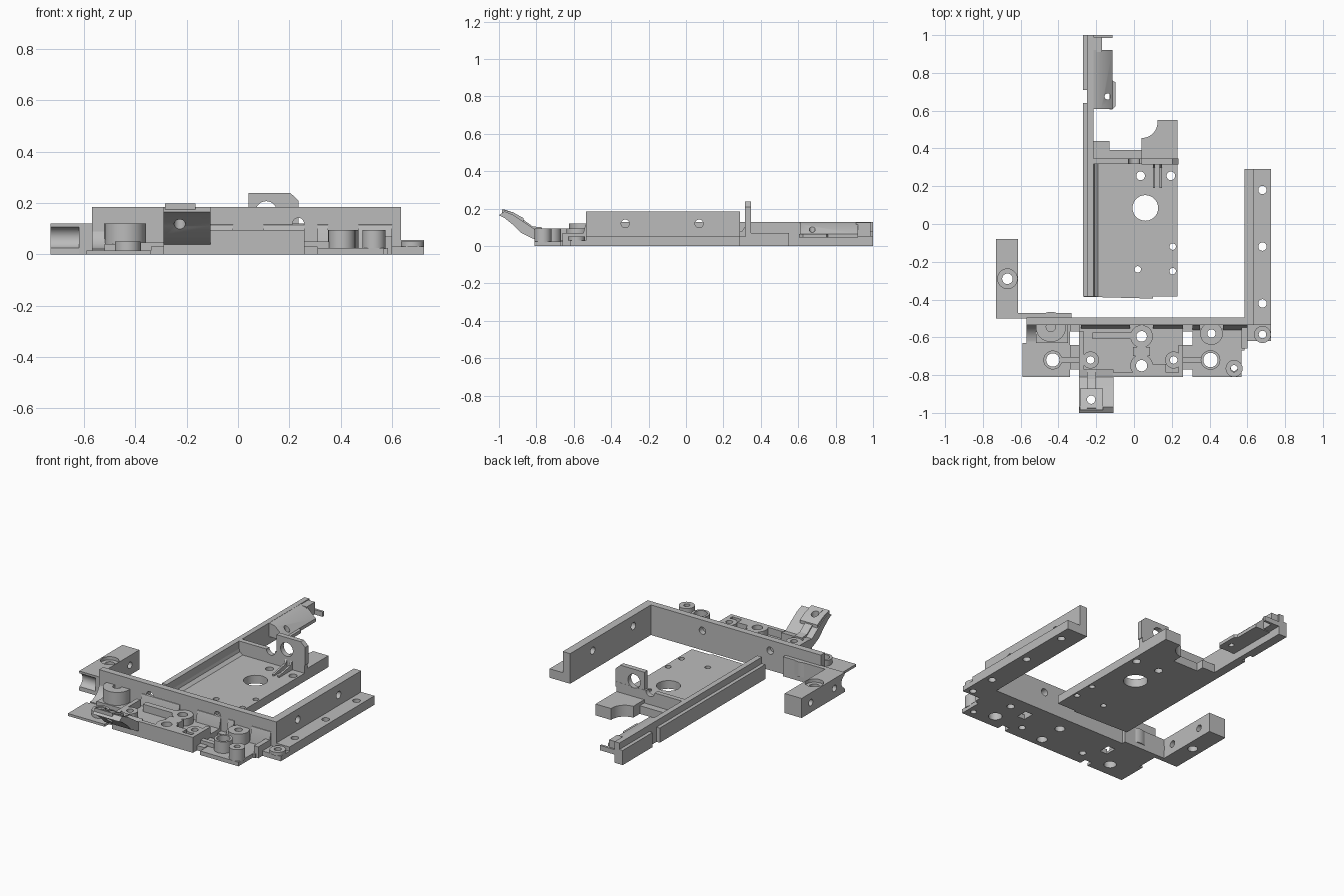
import bpy, bmesh, math
from mathutils import Vector

grey = bpy.data.materials.new("machined_grey")
grey.diffuse_color = (0.5, 0.5, 0.5, 1)
AXES = {'x': lambda a, b, h: (h, a, b),   # profile in y, z
        'y': lambda a, b, h: (a, h, b),   # profile in x, z
        'z': lambda a, b, h: (a, b, h)}   # profile in x, y


def prism(name, pts, lo, hi, axis='z'):
    """Extrude a closed profile along an axis."""
    bm = bmesh.new()
    f = AXES[axis]
    face = bm.faces.new([bm.verts.new(f(a, b, lo)) for a, b in pts])
    ext = bmesh.ops.extrude_face_region(bm, geom=[face])
    move = Vector(f(0, 0, hi - lo))
    for v in ext['geom']:
        if isinstance(v, bmesh.types.BMVert):
            v.co += move
    bmesh.ops.recalc_face_normals(bm, faces=bm.faces)
    me = bpy.data.meshes.new(name)
    bm.to_mesh(me)
    bm.free()
    me.materials.append(grey)
    ob = bpy.data.objects.new(name, me)
    bpy.context.collection.objects.link(ob)
    return ob


def box(name, x0, x1, y0, y1, z0, z1):
    return prism(name, [(x0, y0), (x1, y0), (x1, y1), (x0, y1)], z0, z1)


def arc(a, b, r, start=0, end=360, n=28):
    steps = n if end - start == 360 else n + 1
    return [(a + r * math.cos(math.radians(start + (end - start) * i / n)),
             b + r * math.sin(math.radians(start + (end - start) * i / n))) for i in range(steps)]


def cylinder(name, a, b, r, lo, hi, axis='z'):
    return prism(name, arc(a, b, r), lo, hi, axis)


def cut(ob, *cutters):
    for c in cutters:
        m = ob.modifiers.new("cut", 'BOOLEAN')
        m.operation, m.solver, m.object = 'DIFFERENCE', 'EXACT', c
        bpy.context.view_layer.objects.active = ob
        bpy.ops.object.modifier_apply(modifier=m.name)
        bpy.data.objects.remove(c)
    return ob


def drill(ob, holes, axis='z', lo=-2, hi=2):
    return cut(ob, *[cylinder("drill", a, b, r, lo, hi, axis) for a, b, r in holes])


def boss(name, x, y, r, z0, z1, hole):
    return drill(cylinder(name, x, y, r, z0, z1), [(x, y, hole)])


# Front wall with sloped foot
wall = box("front_wall", -0.57, 0.635, -0.535, -0.495, 0, 0.185)
drill(wall, [(0.235, 0.12, 0.022), (-0.225, 0.12, 0.022)], 'y')
foot = [(-0.53, 0.0), (-0.53, 0.12), (-0.537, 0.115), (-0.56, 0.025), (-0.56, 0)]
for i, (x0, x1) in enumerate([(-0.28, -0.02), (0.1, 0.26), (0.31, 0.35), (0.47, 0.6)]):
    prism("wall_foot_%d" % i, foot, x0, x1, 'x')
prism("curved_foot", [(-0.53, 0)] + arc(-0.63, 0.12, 0.1, 0, -85, 10)[::1] + [(-0.622, 0)],
      -0.57, -0.5, 'x')
box("wall_backing", -0.62, -0.33, -0.5, -0.472, 0, 0.12)

# Right arm and its flange
arm = box("right_arm", 0.585, 0.635, -0.535, 0.29, 0, 0.185)
drill(arm, [(-0.325, 0.12, 0.022), (0.07, 0.12, 0.022)], 'x')
flange = prism("right_flange", [(0.585, -0.62), (0.725, -0.62), (0.725, 0.29), (0.625, 0.29),
                                (0.625, -0.53), (0.585, -0.53)], 0, 0.03)
flange2 = box("right_flange_top", 0.635, 0.725, -0.535, 0.29, 0.03, 0.055)
spots = [(0.68, y, 0.022) for y in (0.18, -0.12, -0.42)]
drill(flange, spots + [(0.68, -0.585, 0.02)])
drill(flange2, spots)
boss("flange_boss", 0.68, -0.585, 0.045, 0.03, 0.05, 0.02)

# Left block with concave front
left = prism("left_block", [(-0.5, 0), (-0.08, 0), (-0.08, 0.12), (-0.5, 0.12)]
             + arc(-0.51, 0.065, 0.042, 75, -75, 14), -0.73, -0.615, 'x')
drill(left, [(-0.67, -0.29, 0.028)])
cut(left, cylinder("counterbore", -0.67, -0.29, 0.052, 0.1, 0.3))
drill(left, [(-0.4, 0.06, 0.02), (-0.17, 0.06, 0.02)], 'x')

# Front tray floors
holes = [(-0.43, -0.72, 0.035), (-0.23, -0.72, 0.02), (0.04, -0.75, 0.03), (0.04, -0.595, 0.028),
         (0.21, -0.72, 0.02), (0.405, -0.72, 0.038), (0.41, -0.58, 0.022), (0.53, -0.76, 0.018)]
t_left = prism("tray_left", [(-0.59, -0.81), (-0.34, -0.81), (-0.34, -0.53), (-0.57, -0.53),
                             (-0.57, -0.63), (-0.59, -0.63)], 0, 0.015)
drill(t_left, holes[:1])
t_mid = box("tray_middle", -0.29, 0.26, -0.81, -0.53, 0, 0.05)
drill(t_mid, holes[1:5])
t_right = prism("tray_right", [(0.31, -0.81), (0.57, -0.81), (0.57, -0.67), (0.585, -0.67),
                               (0.585, -0.53), (0.31, -0.53)], 0, 0.025)
drill(t_right, holes[5:])
for side, x in (("left", -0.34), ("right", 0.26)):
    box(side + "_bridge", x, x + 0.05, -0.77, -0.64, 0, 0.03)
    box(side + "_link", x, x + 0.05, -0.57, -0.53, 0, 0.03)

# Tray rims and raised pads
box("front_rim", -0.11, 0.26, -0.81, -0.785, 0.04, 0.095)
box("right_rim", 0.235, 0.26, -0.81, -0.64, 0.04, 0.095)
box("left_rim", -0.29, -0.265, -0.77, -0.57, 0.04, 0.095)
box("rear_rib", -0.22, 0.0, -0.61, -0.575, 0.04, 0.095)
boss("pad_rear", 0.04, -0.595, 0.06, 0.04, 0.095, 0.028)
boss("pad_front", 0.04, -0.75, 0.06, 0.04, 0.095, 0.03)
box("pad_neck", -0.005, 0.085, -0.7, -0.65, 0.04, 0.095)
boss("pad_left", -0.23, -0.72, 0.045, 0.04, 0.095, 0.02)
boss("pad_right", 0.21, -0.72, 0.045, 0.04, 0.095, 0.02)
box("pad_right_rib", 0.085, 0.17, -0.79, -0.74, 0.04, 0.095)

# Screw bosses at both ends of the tray
boss("left_rear_boss", -0.44, -0.545, 0.08, 0.03, 0.12, 0.025)
box("left_boss_base", -0.52, -0.35, -0.63, -0.535, 0, 0.04)
boss("left_front_boss", -0.43, -0.72, 0.05, 0.01, 0.05, 0.035)
box("left_boss_rib", -0.38, -0.29, -0.735, -0.705, 0.01, 0.045)
boss("right_rear_boss", 0.41, -0.58, 0.06, 0.02, 0.095, 0.022)
boss("right_front_boss", 0.405, -0.72, 0.052, 0.02, 0.095, 0.038)
boss("corner_boss", 0.53, -0.765, 0.045, 0.02, 0.095, 0.018)
box("right_boss_rib", 0.26, 0.36, -0.735, -0.705, 0.02, 0.05)
box("corner_block", 0.57, 0.6, -0.66, -0.53, 0, 0.07)

# Curved front tongue with raised spine
tongue = prism("tongue", [(-0.77, 0.095), (-0.81, 0.09), (-0.86, 0.125), (-0.92, 0.165), (-0.97, 0.185),
                          (-1.0, 0.165), (-0.97, 0.15), (-0.92, 0.11), (-0.88, 0.07),
                          (-0.82, 0.04), (-0.77, 0.03)], -0.29, -0.108, 'x')
spine = prism("tongue_spine", [(-0.77, 0.1), (-0.82, 0.105), (-0.92, 0.178), (-0.975, 0.197),
                               (-0.985, 0.175), (-0.9, 0.12), (-0.77, 0.06)], -0.25, -0.2, 'x')
pad = prism("tongue_pad", [(-0.87, 0.15), (-0.92, 0.178), (-0.985, 0.197),
                           (-0.985, 0.17), (-0.87, 0.11)], -0.285, -0.165, 'x')
for ob in (tongue, spine, pad):
    drill(ob, [(-0.227, -0.93, 0.022)])

# Base plate with holes
plate = prism("base_plate", [(-0.27, -0.385), (0.1, -0.395), (0.1, -0.385), (0.23, -0.385),
                             (0.23, 0.35), (-0.27, 0.35)], 0, 0.05)
drill(plate, [(0.06, 0.085, 0.068), (0.035, 0.255, 0.023), (0.195, 0.255, 0.023),
              (0.205, -0.12, 0.017), (0.205, -0.25, 0.017), (0.02, -0.24, 0.017)])

# Rear ear with scooped corner
prism("rear_ear", [(0.23, 0.34), (0.23, 0.55), (0.125, 0.55)]
      + arc(0.04, 0.54, 0.085, 0, -90, 10) + [(0.04, 0.34)], 0, 0.07)
box("rear_shelf", -0.22, 0.05, 0.345, 0.392, 0, 0.05)
box("shelf_tab", -0.22, -0.13, 0.39, 0.44, 0, 0.05)

# Cross wall and upright bracket
cross = box("cross_wall", -0.22, 0.23, 0.318, 0.348, 0.03, 0.13)
drill(cross, [(0.0, 0.13, 0.03), (0.11, 0.165, 0.045)], 'y')
bracket = prism("upright_bracket", [(0.04, 0.1), (0.235, 0.1), (0.235, 0.21), (0.205, 0.238),
                                    (0.04, 0.238)], 0.316, 0.347, 'y')
drill(bracket, [(0.11, 0.165, 0.042)], 'y')
for x in (0.1, 0.135):
    prism("bracket_rib", [(0.19, 0.045), (0.32, 0.045), (0.32, 0.11), (0.3, 0.08), (0.19, 0.06)],
          x, x + 0.012, 'x')

# Long side rail with stepped outer lip
box("rail", -0.248, -0.215, -0.385, 1.0, 0, 0.13)
box("rail_lip_front", -0.27, -0.247, -0.385, 0.64, 0, 0.09)
box("rail_lip_rear", -0.27, -0.247, 0.71, 1.0, 0, 0.09)
prism("rail_fillet", [(-0.22, 0.04), (-0.19, 0.05), (-0.21, 0.065), (-0.22, 0.1)], -0.385, 0.32, 'y')

# Sloped rear latch on the rail
latch = prism("rail_latch", [(-0.22, 0.045), (-0.115, 0.045), (-0.115, 0.065),
                             (-0.175, 0.12), (-0.22, 0.13)], 0.61, 0.92, 'y')
drill(latch, [(-0.14, 0.675, 0.016)])
prism("latch_corner", [(-0.13, 0.605), (-0.115, 0.605), (-0.097, 0.625), (-0.097, 0.75),
                       (-0.115, 0.76), (-0.13, 0.76)], 0.045, 0.065)
box("latch_neck", -0.22, -0.17, 0.91, 0.99, 0.05, 0.125)
box("latch_end", -0.22, -0.115, 0.985, 1.0, 0.05, 0.08)

# Smooth the round parts, keep edges sharp
bpy.ops.object.select_all(action='SELECT')
bpy.context.view_layer.objects.active = plate
bpy.ops.object.shade_smooth_by_angle(angle=math.radians(30))
